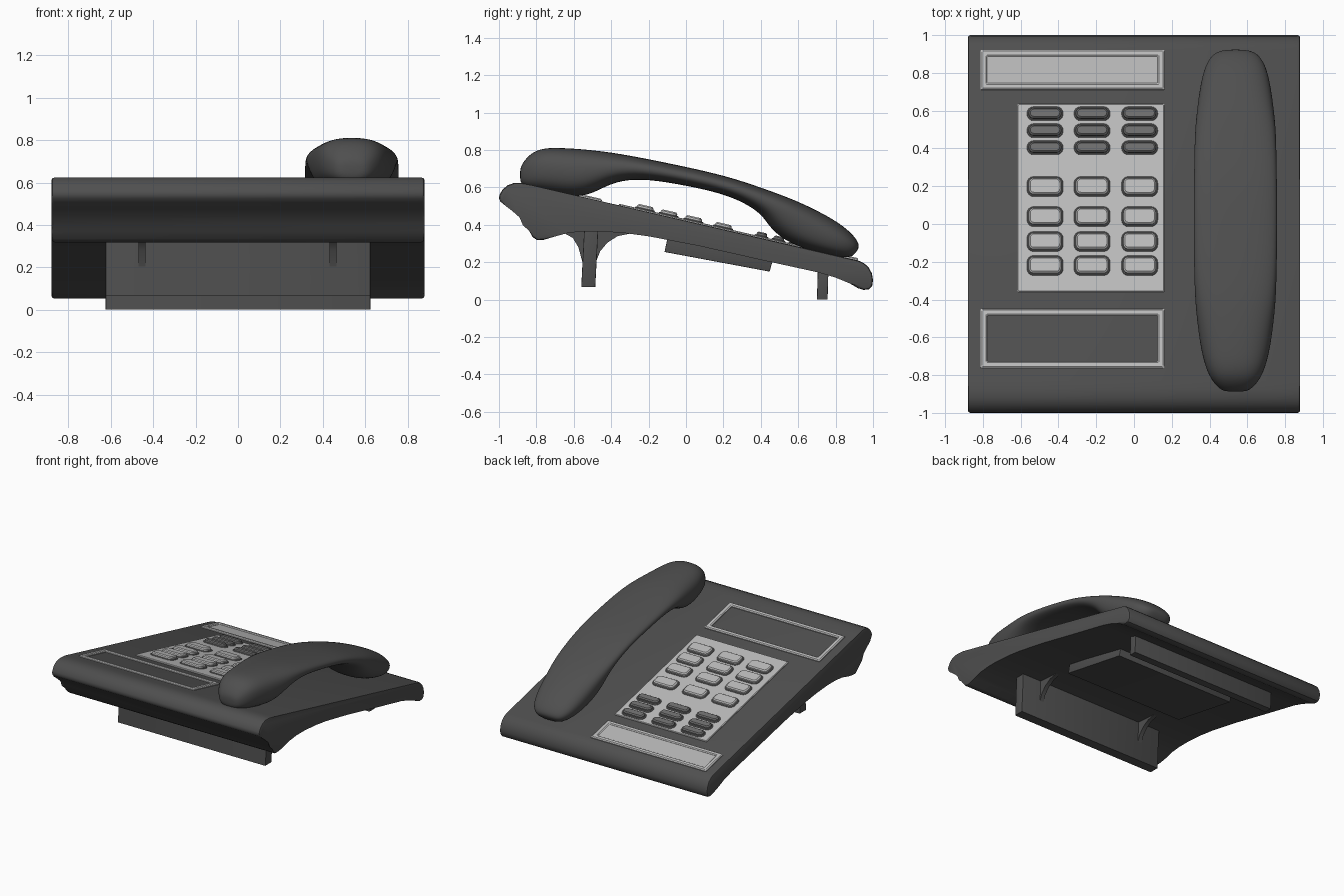
import bpy, bmesh, math
from mathutils import Vector

if "Cube" in bpy.data.objects:
    bpy.data.objects.remove(bpy.data.objects["Cube"])


def material(name, v):
    m = bpy.data.materials.new(name)
    m.diffuse_color = (v, v, v, 1)
    m.use_nodes = True
    m.node_tree.nodes["Principled BSDF"].inputs["Base Color"].default_value = m.diffuse_color
    return m


CHARCOAL = material("charcoal plastic", 0.078)
LIGHT = material("light grey plastic", 0.51)
SCREEN = material("pale grey display", 0.48)
MID = material("mid grey keys", 0.16)

SLOPE = 0.2308                                   # fall of the sloping top
NORMAL = Vector((0, SLOPE, 1)).normalized()


def top_point(x, y, h):
    """Point at height h over the sloping top."""
    return Vector((x, y, 0.625 - SLOPE * (y + 0.88))) + NORMAL * h


def finish(name, bm, mat, angle=35):
    bmesh.ops.recalc_face_normals(bm, faces=bm.faces)
    me = bpy.data.meshes.new(name)
    bm.to_mesh(me)
    bm.free()
    me.materials.append(mat)
    for p in me.polygons:
        p.use_smooth = True
    me.set_sharp_from_angle(angle=math.radians(angle))
    ob = bpy.data.objects.new(name, me)
    bpy.context.collection.objects.link(ob)
    return ob


def extrude(name, profile, x0, x1, mat, bevel=0.0):
    """Side profile (y, z) extruded along x, with optional rounded rims."""
    bm = bmesh.new()
    a = [bm.verts.new((x0, y, z)) for y, z in profile]
    b = [bm.verts.new((x1, y, z)) for y, z in profile]
    n = len(profile)
    caps = [bm.faces.new(a), bm.faces.new(b)]
    for i in range(n):
        j = (i + 1) % n
        bm.faces.new((a[i], a[j], b[j], b[i]))
    if bevel:
        rims = [e for f in caps for e in f.edges]
        bmesh.ops.bevel(bm, geom=rims, offset=bevel, segments=2,
                        profile=0.5, affect='EDGES')
    return finish(name, bm, mat)


def plate(name, cx, cy, rings, mat, hole=False):
    """Loft of rounded rectangles (half x, half y, radius, height) on the top."""
    bm = bmesh.new()
    loops = []
    for hx, hy, r, h in rings:
        loop = []
        for k, (sx, sy) in enumerate(((1, 1), (-1, 1), (-1, -1), (1, -1))):
            for s in range(5):
                t = math.radians(90 * k + 22.5 * s)
                x = cx + sx * (hx - r) + r * math.cos(t)
                y = cy + sy * (hy - r) + r * math.sin(t)
                loop.append(bm.verts.new(top_point(x, y, h)))
        loops.append(loop)
    pairs = list(zip(loops, loops[1:]))
    if hole:
        pairs.append((loops[-1], loops[0]))
    else:
        bm.faces.new(loops[0])
        bm.faces.new(loops[-1])
    for a, b in pairs:
        for i in range(len(a)):
            j = (i + 1) % len(a)
            bm.faces.new((a[i], a[j], b[j], b[i]))
    return finish(name, bm, mat, 25)


# Housing
extrude("housing", [
    (-.83, .613), (-.875, .624), (-.92, .624), (-.955, .611), (-.982, .587),
    (-.997, .56), (-1, .543), (-.993, .525), (-.972, .507), (-.93, .475),
    (-.89, .44), (-.86, .405), (-.84, .37), (-.82, .335), (-.795, .318),
    (-.76, .32), (-.70, .338), (-.63, .357), (-.55, .365), (-.45, .365),
    (-.32, .355), (-.195, .338), (.07, .287), (.39, .215), (.71, .145),
    (.80, .118), (.875, .087), (.92, .061), (.95, .052), (.98, .056),
    (.996, .075), (1, .105), (.994, .14), (.975, .175), (.95, .196),
    (.92, .2096)], -.88, .88, CHARCOAL, .014)

# Front stand with curved gussets, rear foot and underside cover
extrude("front_stand", [(-.56, .067), (-.485, .067), (-.468, .40), (-.543, .40)],
        -.625, .625, CHARCOAL, .004)
for side, x in (("left", -.453), ("right", .448)):
    extrude(side + "_stand_gusset", [
        (-.66, .39), (-.65, .355), (-.605, .33), (-.575, .28), (-.555, .205),
        (-.48, .205), (-.458, .26), (-.42, .305), (-.365, .34), (-.29, .355),
        (-.28, .39)], x - .016, x + .016, CHARCOAL)
extrude("rear_foot", [(.70, 0), (.757, 0), (.762, .17), (.705, .17)],
        -.625, .625, CHARCOAL, .004)
extrude("underside_cover", [(-.115, .255), (.447, .15), (.475, .25), (-.09, .37)],
        -.51, .51, CHARCOAL, .004)

# Display and label frames
for name, cy, hy in (("display_frame", .815, .105), ("label_frame", -.607, .156)):
    plate(name, -.326, cy, [
        (.487, hy, .006, -.004), (.487, hy, .006, .006), (.480, hy - .007, .006, .012),
        (.458, hy - .027, .004, .012), (.451, hy - .034, .004, .006),
        (.451, hy - .034, .004, -.004)], LIGHT, hole=True)
plate("display_screen", -.326, .815,
      [(.455, .073, .004, -.004), (.455, .073, .004, .005)], SCREEN)

# Keypad plate
plate("keypad_plate", -.228, .137,
      [(.389, .497, .006, -.004), (.389, .497, .006, .004), (.385, .493, .006, .008)], LIGHT)

# Keys: three dark rows, four light rows
rows = [(.582, .037, MID), (.492, .037, MID), (.402, .037, MID),
        (.196, .053, LIGHT), (.037, .053, LIGHT), (-.095, .053, LIGHT), (-.222, .053, LIGHT)]
for r, (cy, hy, mat) in enumerate(rows, 1):
    for c, cx in enumerate((-.471, -.222, .030), 1):
        rad = min(.036, hy - .002)
        plate(f"key_rim_{r}_{c}", cx, cy, [
            (.096, hy, rad, .005), (.096, hy, rad, .011),
            (.092, hy - .004, rad - .004, .014)], MID)
        plate(f"key_{r}_{c}", cx, cy, [
            (.088, hy - .008, rad - .008, .008), (.086, hy - .010, rad - .010, .024),
            (.078, hy - .018, rad - .017, .031)], mat)

# Handset: stations of (top y, top z, bottom y, bottom z, half width)
stations = [
    (-.888, .69, -.888, .645, .045), (-.877, .73, -.875, .60, .085),
    (-.825, .79, -.81, .585, .135), (-.755, .813, -.73, .57, .165),
    (-.675, .813, -.62, .55, .187), (-.58, .808, -.525, .555, .20),
    (-.46, .796, -.44, .60, .212), (-.35, .78, -.35, .637, .218),
    (-.195, .751, -.21, .646, .222), (.07, .696, .02, .606, .224),
    (.25, .651, .18, .57, .222), (.40, .60, .31, .52, .22),
    (.55, .546, .405, .455, .217), (.66, .498, .44, .395, .211),
    (.77, .441, .51, .325, .20), (.845, .392, .63, .27, .185),
    (.898, .343, .77, .235, .16), (.926, .30, .87, .222, .115),
    (.922, .27, .90, .24, .06)]
bm = bmesh.new()
loops = []
N = 20
for ty, tz, by, bz, w in stations:
    loop = []
    for i in range(N):
        t = 2 * math.pi * i / N
        c, s = math.cos(t), math.sin(t)
        u = math.copysign(abs(c) ** .8, c)
        k = .5 + .5 * math.copysign(abs(s) ** .8, s)
        loop.append(bm.verts.new((.537 + w * u, by + (ty - by) * k, bz + (tz - bz) * k)))
    loops.append(loop)
for a, b in zip(loops, loops[1:]):
    for i in range(N):
        j = (i + 1) % N
        bm.faces.new((a[i], a[j], b[j], b[i]))
bm.faces.new(loops[0])
bm.faces.new(loops[-1])
handset = finish("handset", bm, CHARCOAL, 180)
sub = handset.modifiers.new("smooth", 'SUBSURF')
sub.levels = sub.render_levels = 2
